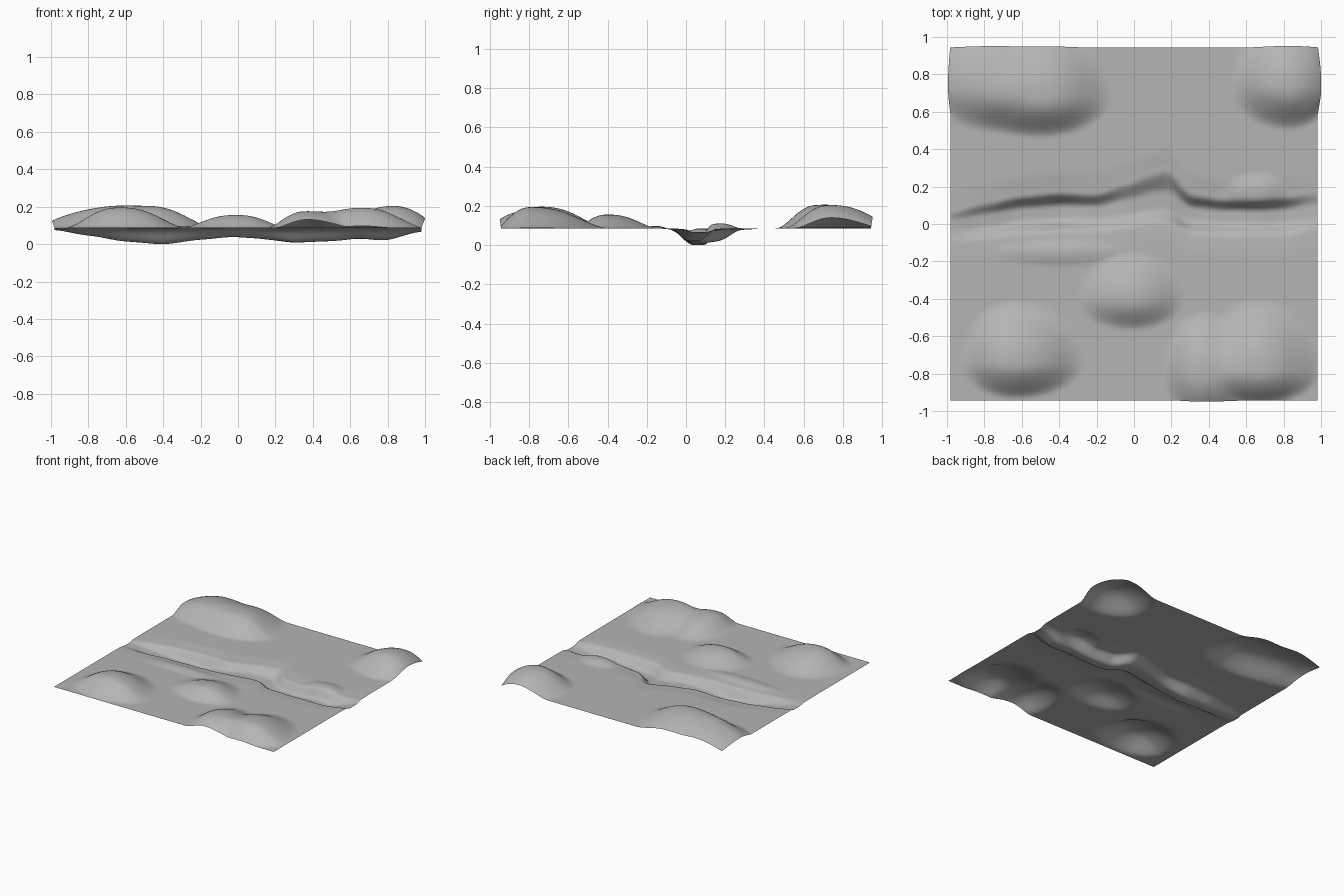
import bpy, bmesh, math

BASE, HX, HY = 0.09, 0.98, 0.943

# Hills: centre x, y, radius left, right, front, back, height
HILLS = [
    (-0.50, 0.68, 0.50, 0.38, 0.22, 0.40, 0.119),
    (-0.76, 0.74, 0.33, 0.35, 0.25, 0.36, 0.095),
    (0.83, 0.74, 0.32, 0.24, 0.24, 0.34, 0.118),
    (-0.63, -0.74, 0.30, 0.36, 0.20, 0.34, 0.110),
    (-0.01, -0.40, 0.30, 0.28, 0.17, 0.26, 0.070),
    (0.37, -0.80, 0.22, 0.32, 0.24, 0.34, 0.090),
    (0.66, -0.79, 0.32, 0.34, 0.18, 0.40, 0.108),
    (0.66, 0.16, 0.20, 0.18, 0.09, 0.12, 0.030),
    (-0.40, -0.15, 0.40, 0.40, 0.08, 0.07, 0.012),
]

# River: x, north bank y, bed y, depth
RIVER = [
    (-0.98, 0.06, 0.00, 0.010), (-0.80, 0.11, 0.02, 0.040),
    (-0.60, 0.15, 0.05, 0.072), (-0.40, 0.17, 0.06, 0.087),
    (-0.20, 0.16, 0.06, 0.062), (-0.03, 0.22, 0.08, 0.047),
    (0.10, 0.27, 0.11, 0.055), (0.19, 0.30, 0.11, 0.065),
    (0.29, 0.16, 0.05, 0.078), (0.50, 0.13, 0.04, 0.070),
    (0.65, 0.13, 0.04, 0.056), (0.78, 0.14, 0.04, 0.067),
    (0.98, 0.17, 0.07, 0.018),
]


def smooth(t):
    t = max(0.0, min(1.0, t))
    return t * t * (3 - 2 * t)


def river_at(x):
    for a, b in zip(RIVER, RIVER[1:]):
        if x <= b[0]:
            t = max(0.0, (x - a[0]) / (b[0] - a[0]))
            t = 0.4 * t + 0.6 * smooth(t)
            return [p + (q - p) * t for p, q in zip(a[1:], b[1:])]
    return RIVER[-1][1:]


def hill_height(x, y):
    total = 0.0
    for cx, cy, left, right, front, back, h in HILLS:
        u = (x - cx) / (left if x < cx else right)
        v = (y - cy) / (front if y < cy else back)
        d = u * u + v * v
        if d < 1:
            total += (h * (1 - d ** 1.2) ** 2) ** 3
    return total ** (1 / 3)


def river_depth(x, y):
    # average over neighbouring sections to soften the bends
    bank, bed, depth = [sum(s) / 3 for s in zip(*(river_at(x + o) for o in (-0.03, 0, 0.03)))]
    if y > bed:
        rim = 0.12 * depth * (1 - smooth((y - bank) / 0.12))
        steep = 1 - smooth((y - bed - 0.3 * (bank - bed)) / (0.7 * (bank - bed)))
        return rim + (depth - 0.12 * depth) * steep
    # south bank: a flat bed, a drop, then a gentle shelf
    return depth * (0.8 * (1 - smooth((bed - y - 0.03) / 0.08)) + 0.2 * (1 - smooth((bed - y) / 0.22)))


# Terrain sheet
bm = bmesh.new()
bmesh.ops.create_grid(bm, x_segments=130, y_segments=130, size=1)
for v in bm.verts:
    x, y = v.co.x * HX, v.co.y * HY
    hill = hill_height(x, y)
    # hills bulge slightly outward at the rim
    side = smooth((abs(x) - 0.85) / 0.13) * math.copysign(1, x)
    end = smooth((abs(y) - 0.8) / 0.14) * math.copysign(1, y)
    v.co = (x + 0.4 * side * min(hill, 0.05), y + 0.15 * end * min(hill, 0.05),
            BASE + hill - river_depth(x, y))
low = min(v.co.z for v in bm.verts)
for v in bm.verts:
    v.co.z -= low
mesh = bpy.data.meshes.new("terrain")
bm.to_mesh(mesh)
bm.free()
for p in mesh.polygons:
    p.use_smooth = True
terrain = bpy.data.objects.new("terrain", mesh)
bpy.context.collection.objects.link(terrain)

# Darker earth grey
earth = bpy.data.materials.new("earth")
earth.diffuse_color = (0.46, 0.46, 0.46, 1)
mesh.materials.append(earth)
